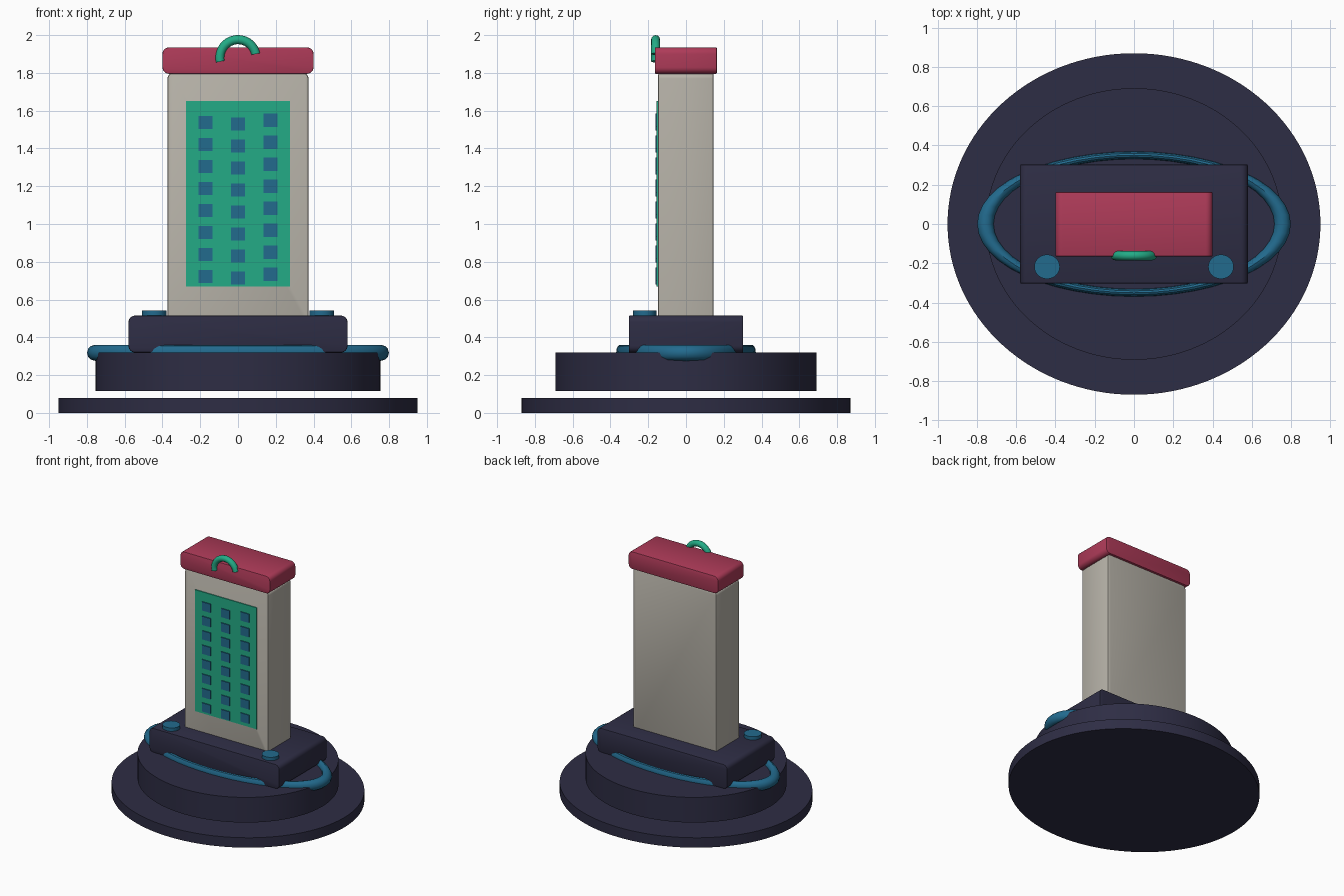
import bpy, bmesh, math
from mathutils import Vector

if "Cube" in bpy.data.objects:
    bpy.data.objects.remove(bpy.data.objects["Cube"])


def material(name, rgb):
    m = bpy.data.materials.new(name)
    m.diffuse_color = (*rgb, 1)
    m.use_nodes = True
    m.node_tree.nodes["Principled BSDF"].inputs["Base Color"].default_value = m.diffuse_color
    return m


NAVY = material("navy", (0.027, 0.026, 0.058))
STONE = material("stone", (0.48, 0.455, 0.40))
RED = material("red", (0.42, 0.043, 0.098))
GREEN = material("green", (0.017, 0.41, 0.24))
BLUE = material("blue", (0.016, 0.145, 0.27))


def finish(ob, name, mat):
    ob.name = name
    ob.data.materials.append(mat)
    bpy.context.view_layer.objects.active = ob
    ob.select_set(True)
    bpy.ops.object.shade_smooth_by_angle(angle=math.radians(35))
    ob.select_set(False)
    return ob


def from_bmesh(bm, name, mat):
    bmesh.ops.recalc_face_normals(bm, faces=bm.faces)
    me = bpy.data.meshes.new(name)
    bm.to_mesh(me)
    bm.free()
    ob = bpy.data.objects.new(name, me)
    bpy.context.collection.objects.link(ob)
    return finish(ob, name, mat)


def disc(name, mat, x, y, rx, ry, z0, z1, n=96):
    bpy.ops.mesh.primitive_cylinder_add(vertices=n, radius=1, depth=z1 - z0,
                                        location=(x, y, (z0 + z1) / 2))
    ob = bpy.context.object
    ob.scale = (rx, ry, 1)
    bpy.ops.object.transform_apply(location=False, rotation=False, scale=True)
    return finish(ob, name, mat)


def slab(name, mat, hx, y0, y1, z0, z1, r, rim=0.005):
    """Rounded rectangle in xz, extruded along y, with a fine rim bevel."""
    bm = bmesh.new()
    ring = []
    for k, (sx, z) in enumerate([(1, z1 - r), (-1, z1 - r), (-1, z0 + r), (1, z0 + r)]):
        for i in range(7):
            a = math.radians(90 * k + 15 * i)
            ring.append(bm.verts.new((sx * (hx - r) + r * math.cos(a), y0,
                                      z + r * math.sin(a))))
    face = bm.faces.new(ring)
    new = bmesh.ops.extrude_face_region(bm, geom=[face])["geom"]
    bmesh.ops.translate(bm, vec=(0, y1 - y0, 0),
                        verts=[v for v in new if isinstance(v, bmesh.types.BMVert)])
    bmesh.ops.recalc_face_normals(bm, faces=bm.faces)
    rims = [e for e in bm.edges if e.calc_face_angle(0) > 1]
    bmesh.ops.bevel(bm, geom=rims, offset=rim, segments=2, profile=0.5, affect='EDGES')
    return from_bmesh(bm, name, mat)


def plates(name, mat, spots, hx, hz, y0, y1):
    """Thin boxes centred on each (x, z) spot."""
    bm = bmesh.new()
    for x, z in spots:
        for v in bmesh.ops.create_cube(bm, size=2)["verts"]:
            v.co = Vector((x + v.co.x * hx, (y0 + y1) / 2 + v.co.y * (y1 - y0) / 2,
                           z + v.co.z * hz))
    return from_bmesh(bm, name, mat)


# Two stacked oval base discs with a gap between them
disc("lower_base", NAVY, 0, 0, 0.95, 0.87, 0, 0.08, 128)
disc("upper_base", NAVY, 0, 0, 0.755, 0.692, 0.117, 0.32, 128)

# Oval ring around the plinth
bpy.ops.mesh.primitive_torus_add(major_segments=48, minor_segments=12, major_radius=0.757,
                                 minor_radius=0.042, location=(0, 0, 0.318))
ring = bpy.context.object
ring.scale = (1, 0.463, 1)
bpy.ops.object.transform_apply(location=False, rotation=False, scale=True)
finish(ring, "base_ring", BLUE)

# Plinth, tower and cap
slab("plinth", NAVY, 0.58, -0.303, 0.303, 0.32, 0.515, 0.035)
slab("tower", STONE, 0.373, -0.148, 0.146, 0.48, 1.80, 0.03, 0.01)
slab("cap", RED, 0.40, -0.165, 0.163, 1.795, 1.935, 0.035)

# Round studs on the plinth
for side, x in (("left", -0.443), ("right", 0.443)):
    disc(side + "_stud", BLUE, x, -0.218, 0.065, 0.062, 0.51, 0.542, 48)

# Front panel with staggered windows
plates("front_panel", GREEN, [(0, 1.16)], 0.275, 0.49, -0.155, -0.147)
spots = [(x, top - 0.1165 * i)
         for x, top in ((-0.172, 1.538), (0, 1.53), (0.172, 1.549)) for i in range(8)]
plates("windows", BLUE, spots, 0.038, 0.035, -0.162, -0.154)

# Tilted half-ring handle on the cap
bm = bmesh.new()
loops = []
for i in range(25):
    a = math.radians(12 + 180 * i / 24)
    loop = []
    for j in range(12):
        b = math.tau * j / 12
        d = 0.096 + 0.024 * math.cos(b)
        loop.append(bm.verts.new((d * math.cos(a), -0.161 + 0.024 * math.sin(b),
                                  1.88 + d * math.sin(a))))
    loops.append(loop)
for p, q in zip(loops, loops[1:]):
    for j in range(12):
        k = (j + 1) % 12
        bm.faces.new((p[j], p[k], q[k], q[j]))
bm.faces.new(loops[0])
bm.faces.new(loops[-1])
from_bmesh(bm, "handle", GREEN)
